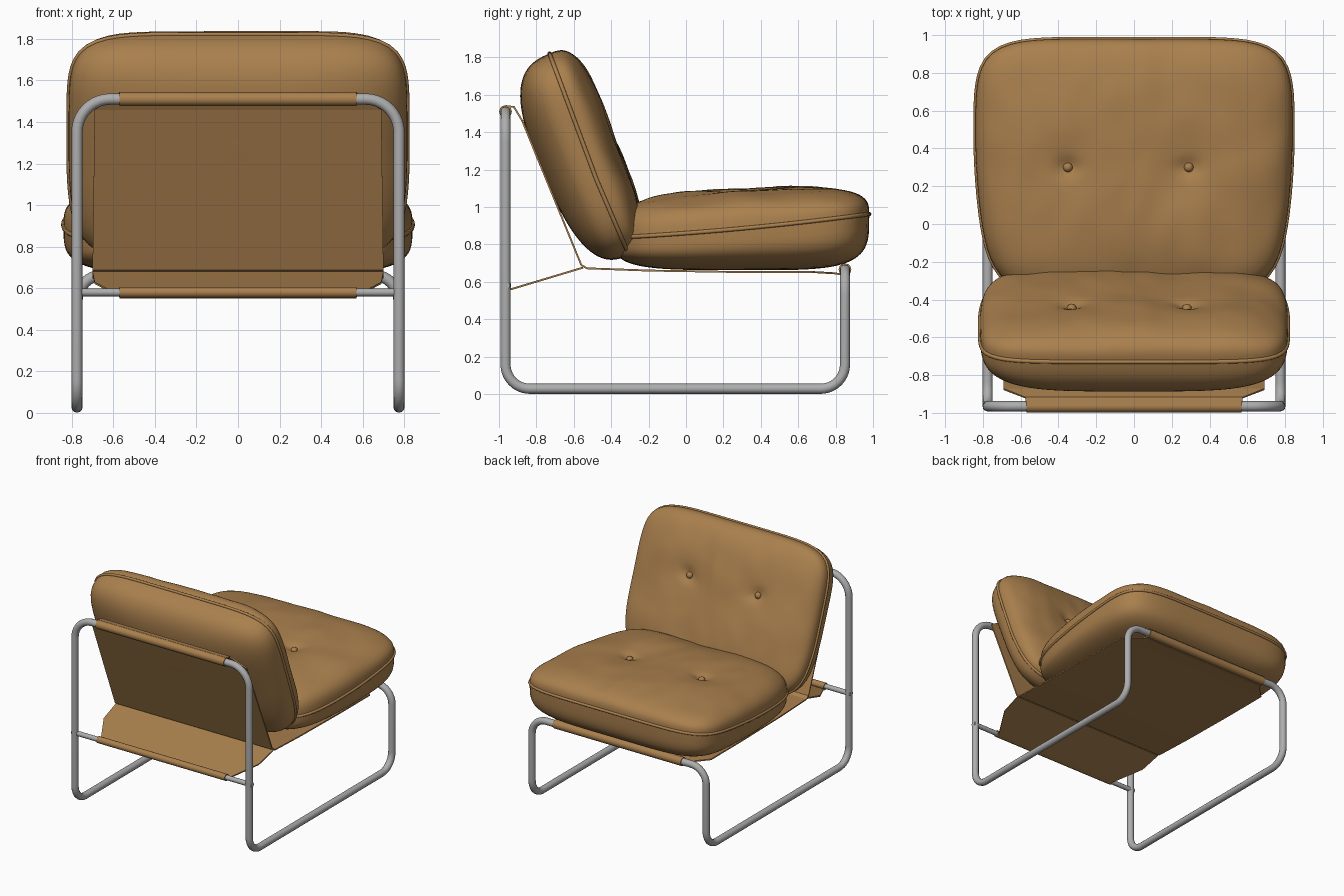
import bpy, bmesh, math
from mathutils import Vector, noise

if "Cube" in bpy.data.objects:
    bpy.data.objects.remove(bpy.data.objects["Cube"])


def material(name, rgb):
    m = bpy.data.materials.new(name)
    m.diffuse_color = (*rgb, 1)
    m.use_nodes = True
    m.node_tree.nodes["Principled BSDF"].inputs["Base Color"].default_value = m.diffuse_color
    return m


LEATHER = material("tan leather", (0.40, 0.215, 0.075))
STEEL = material("brushed steel", (0.42, 0.42, 0.42))


def add(name, data, mat):
    ob = bpy.data.objects.new(name, data)
    data.materials.append(mat)
    bpy.context.collection.objects.link(ob)
    return ob


def smooth(ob, angle):
    bpy.ops.object.select_all(action='DESELECT')
    ob.select_set(True)
    bpy.context.view_layer.objects.active = ob
    bpy.ops.object.shade_smooth_by_angle(angle=math.radians(angle))


def tube(name, pts, radius, mat, closed=False):
    cu = bpy.data.curves.new(name, 'CURVE')
    cu.dimensions = '3D'
    cu.bevel_depth, cu.bevel_resolution = radius, 4
    cu.use_fill_caps = True
    sp = cu.splines.new('POLY')
    sp.points.add(len(pts) - 1)
    for p, co in zip(sp.points, pts):
        p.co = (*co, 1)
    sp.use_cyclic_u = closed
    sp.use_smooth = True
    return add(name, cu, mat)


def rounded_loop(corners, steps=10):
    """Closed path whose right-angle corners become arcs."""
    out = []
    for i, (co, r) in enumerate(corners):
        p = Vector(co)
        d1 = (Vector(corners[i - 1][0]) - p).normalized()
        d2 = (Vector(corners[(i + 1) % len(corners)][0]) - p).normalized()
        c = p + r * (d1 + d2)
        for k in range(steps + 1):
            t = k / steps * math.pi / 2
            out.append(c - r * (d2 * math.cos(t) + d1 * math.sin(t)))
    return out


# Bent steel frame: one continuous loop
X, YB, YF, LOW, TOP, SEAT = 0.775, -0.965, 0.85, 0.028, 1.51, 0.665
frame = []
for co, r in [((X, YB, TOP), .16), ((-X, YB, TOP), .16), ((-X, YB, LOW), .13), ((-X, YF, LOW), .13),
              ((-X, YF, SEAT), .13), ((X, YF, SEAT), .13), ((X, YF, LOW), .13), ((X, YB, LOW), .13)]:
    frame.append((co, r))
tube("frame", rounded_loop(frame), 0.027, STEEL, True)
tube("rear_crossbar", [(-.8, -.96, .58), (.8, -.96, .58)], 0.019, STEEL)

# Leather sleeves around the three cross tubes
for name, y, z, r in [("top_sleeve", YB, TOP, .034), ("rear_sleeve", -.96, .58, .026),
                      ("front_sleeve", YF, SEAT, .034)]:
    tube(name, [(-.57, y, z), (.57, y, z)], r, LEATHER)


# Sling sheets: rows of (half width, y, z)
def sheet(name, rows):
    bm = bmesh.new()
    prev = None
    for w, y, z in rows:
        cur = [bm.verts.new((sx * w, y, z)) for sx in (-1, 1)]
        if prev:
            bm.faces.new((prev[0], prev[1], cur[1], cur[0]))
        prev = cur
    me = bpy.data.meshes.new(name)
    bm.to_mesh(me)
    bm.free()
    ob = add(name, me, LEATHER)
    mod = ob.modifiers.new("thickness", 'SOLIDIFY')
    mod.thickness, mod.offset = 0.01, 0
    return ob


sheet("sling", [(.57, -.965, 1.54), (.575, -.92, 1.535), (.69, -.875, 1.46), (.70, -.56, .69),
                (.70, -.53, .672), (.70, -.2, .66), (.70, .3, .652), (.70, .68, .652),
                (.58, .80, .645), (.57, .84, .637)])
sheet("rear_flap", [(.70, -.55, .676), (.69, -.72, .625), (.57, -.93, .562), (.57, -.96, .556)])


# Stuffed cushions: two domes meeting at a piped seam
def cushion(name, place, half_w, v_mid, half_v, taper, seam, front, back, n_front, n_back, tufts, wrinkle):
    RINGS, SEG = 30, 120

    def rim(theta, r):
        p = 2 + 4 * r ** 1.5
        c, s = math.cos(theta), math.sin(theta)
        k = r * (abs(c) ** p + abs(s) ** p) ** (-1 / p)
        v = v_mid + half_v * k * s
        return half_w * k * c * taper(v), v

    def height(u, v, r, side):
        n = n_front if side > 0 else n_back
        dome = max(0, 1 - r ** n) ** (1 / n)
        base = seam(v)
        h = base + dome * ((front(v) if side > 0 else back(v)) - base)
        if side > 0:
            fold = noise.noise(Vector((u * 3.2, v * 3.2, half_w * 9)))
            fold += .5 * noise.noise(Vector((u * 8, v * 5, 4.3)))
            h += wrinkle * fold * dome
            for a, b in tufts:
                d = math.hypot(u - a, v - b)
                h -= .03 * math.exp(-(d / .05) ** 2) + .02 * math.exp(-(d / .17) ** 2)
        return h

    bm = bmesh.new()
    rings = {}
    angles = [2 * math.pi * j / SEG for j in range(SEG)]
    edge = [bm.verts.new(place(*rim(t, 1), seam(rim(t, 1)[1]))) for t in angles]
    for side in (1, -1):
        mid = bm.verts.new(place(0, v_mid, height(0, v_mid, 0, side)))
        prev = None
        for i in range(1, RINGS + 1):
            r = math.sin(i / RINGS * math.pi / 2)
            cur = edge
            if i < RINGS:
                cur = []
                for t in angles:
                    u, v = rim(t, r)
                    cur.append(bm.verts.new(place(u, v, height(u, v, r, side))))
            for j in range(SEG):
                k = (j + 1) % SEG
                bm.faces.new((prev[j], cur[j], cur[k], prev[k]) if prev else (mid, cur[j], cur[k]))
            prev = cur
    bmesh.ops.recalc_face_normals(bm, faces=bm.faces)
    me = bpy.data.meshes.new(name)
    bm.to_mesh(me)
    bm.free()
    smooth(add(name, me, LEATHER), 60)

    # Piping along the seam
    path = [rim(t, 1) for t in angles]
    tube(name + "_piping", [place(u, v, seam(v)) for u, v in path], .011, LEATHER, True)

    # Buttons in the tufts
    for a, b in tufts:
        r = max(abs(a) / half_w, abs(b - v_mid) / half_v)
        bpy.ops.mesh.primitive_uv_sphere_add(segments=16, ring_count=8, radius=.026,
                                             location=place(a, b, height(a, b, r, 1) + .004))
        ob = bpy.context.object
        ob.name = name + "_button"
        ob.data.materials.append(LEATHER)
        smooth(ob, 60)


cushion("seat_cushion", lambda u, v, h: Vector((u, v, h)),
        .84, .30, .68, lambda v: 1 - .13 * max(0, (.5 - v) / .9) ** 2,
        lambda v: .86 + .075 * v + .03 * v * v,
        lambda v: 1.09 + .045 * v, lambda v: .662,
        3, 4, [(-.35, .30), (.29, .30)], .016)

# Back cushion leans along the sling
ALONG, OUT = Vector((0, -.395, .918)), Vector((0, .918, .395))
BASE = Vector((0, -.55, .68))
cushion("back_cushion", lambda u, v, h: Vector((u, 0, 0)) + BASE + ALONG * v + OUT * h,
        .815, .54, .58, lambda v: 1 - .06 * max(0, (.5 - v) / .5) ** 2,
        lambda v: .25 + .05 * max(0, v - .4),
        lambda v: .41 + .05 * v, lambda v: .0,
        3, 2.8, [(-.33, .66), (.28, .66)], .016)
